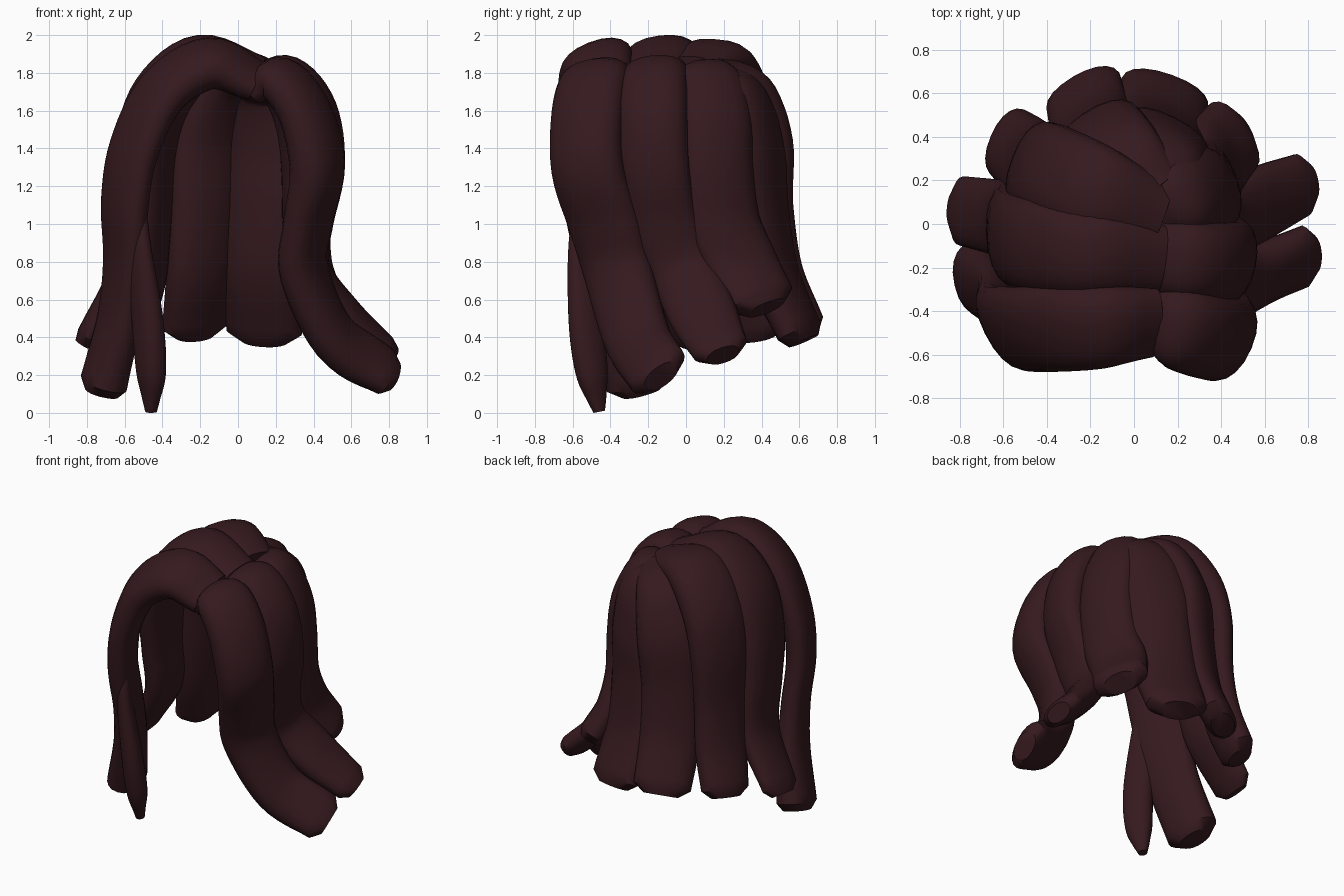
import bpy, bmesh, math
from mathutils import Vector

SIDES, STEPS = 20, 6
mat = bpy.data.materials.new("dark_hair")
mat.diffuse_color = (0.036, 0.010, 0.013, 1)


def spline(pts):
    """Catmull-Rom through 5-value points: x, y, z, half width, half thickness."""
    p = [Vector(q) for q in pts]
    p = [p[0] * 2 - p[1]] + p + [p[-1] * 2 - p[-2]]
    out = []
    for i in range(1, len(p) - 2):
        a, b, c, d = p[i - 1:i + 3]
        for s in range(STEPS):
            t = s / STEPS
            out.append(0.5 * (2 * b + (c - a) * t + (2 * a - 5 * b + 4 * c - d) * t * t
                              + (3 * b - a - 3 * c + d) * t ** 3))
    return out + [p[-2]]


def lock(name, pts, turn=0.65):
    """Sweep a rounded flat section along a path, flat side facing away from the head."""
    path = spline(pts)
    pos = [Vector(q[:3]) for q in path]
    size = [(q[3], q[4]) for q in path]
    # chamfered tip
    end = (pos[-1] - pos[-2]).normalized()
    pos.append(pos[-1] + end * 0.055)
    size.append((size[-1][0] * 0.6, size[-1][1] * 0.75))
    bm = bmesh.new()
    rings = []
    for i, c in enumerate(pos):
        tan = (pos[min(i + 1, len(pos) - 1)] - pos[max(i - 1, 0)]).normalized()
        out = Vector((c.x, turn * c.y, max(c.z - 1.1, 0)))
        nor = (out - tan * out.dot(tan)).normalized()
        side = tan.cross(nor)
        ring = []
        for k in range(SIDES):
            a = 2 * math.pi * k / SIDES
            u, v = (math.copysign(abs(f) ** 0.9, f) for f in (math.cos(a), math.sin(a)))
            ring.append(bm.verts.new(c + side * u * size[i][0] + nor * v * size[i][1]))
        rings.append(ring)
    for r, s in zip(rings, rings[1:]):
        for k in range(SIDES):
            j = (k + 1) % SIDES
            bm.faces.new((r[k], r[j], s[j], s[k]))
    bm.faces.new(rings[0])
    bm.faces.new(rings[-1])
    bmesh.ops.recalc_face_normals(bm, faces=bm.faces)
    me = bpy.data.meshes.new(name)
    bm.to_mesh(me)
    bm.free()
    ob = bpy.data.objects.new(name, me)
    bpy.context.collection.objects.link(ob)
    me.materials.append(mat)
    bpy.context.view_layer.objects.active = ob
    ob.select_set(True)
    bpy.ops.object.shade_smooth_by_angle(angle=math.radians(40))
    ob.select_set(False)


# left side, swept over from the parting
lock("left_front_lock", [
    (0.09, -0.45, 1.76, .17, .09), (-0.15, -0.47, 1.85, .20, .12), (-0.40, -0.48, 1.70, .21, .11),
    (-0.55, -0.48, 1.40, .21, .10), (-0.60, -0.46, 1.10, .20, .095), (-0.60, -0.40, 0.80, .19, .09),
    (-0.63, -0.33, 0.50, .18, .10), (-0.71, -0.25, 0.16, .18, .12)])
lock("left_middle_lock", [
    (0.12, -0.16, 1.79, .16, .09), (-0.20, -0.13, 1.88, .20, .12), (-0.44, -0.10, 1.70, .22, .12),
    (-0.55, -0.07, 1.40, .22, .11), (-0.58, -0.03, 1.10, .20, .10), (-0.60, 0.02, 0.75, .18, .09),
    (-0.79, 0.06, 0.41, .16, .065)])
lock("left_rear_lock", [
    (0.12, 0.04, 1.80, .15, .09), (-0.17, 0.15, 1.86, .21, .12), (-0.36, 0.23, 1.68, .22, .12),
    (-0.45, 0.26, 1.40, .22, .11), (-0.47, 0.27, 1.00, .20, .10), (-0.50, 0.31, 0.70, .19, .10),
    (-0.57, 0.37, 0.45, .17, .10)])
# back
lock("back_left_lock", [
    (0.12, 0.15, 1.79, .13, .09), (-0.04, 0.32, 1.72, .18, .11), (-0.15, 0.41, 1.45, .21, .11),
    (-0.18, 0.42, 1.10, .20, .11), (-0.20, 0.47, 0.75, .20, .11), (-0.23, 0.60, 0.46, .19, .10)])
lock("back_right_lock", [
    (0.13, 0.08, 1.76, .14, .09), (0.14, 0.29, 1.69, .18, .11), (0.14, 0.38, 1.40, .22, .11),
    (0.13, 0.40, 1.10, .22, .11), (0.12, 0.46, 0.75, .22, .11), (0.14, 0.60, 0.43, .21, .10)])
# right side
lock("right_rear_lock", [
    (0.12, 0.05, 1.75, .14, .08), (0.22, 0.12, 1.76, .18, .11), (0.32, 0.15, 1.56, .20, .12),
    (0.36, 0.16, 1.30, .20, .12), (0.36, 0.20, 1.00, .20, .11), (0.38, 0.30, 0.78, .20, .10),
    (0.45, 0.40, 0.60, .19, .10)])
lock("right_middle_lock", [
    (0.10, -0.15, 1.76, .17, .08), (0.26, -0.17, 1.78, .18, .11), (0.40, -0.18, 1.60, .19, .12),
    (0.45, -0.17, 1.30, .19, .11), (0.40, -0.12, 1.00, .19, .10), (0.39, -0.01, 0.75, .18, .10),
    (0.57, 0.09, 0.52, .18, .09), (0.77, 0.18, 0.34, .15, .075)])
lock("right_front_lock", [
    (0.10, -0.44, 1.71, .15, .07), (0.21, -0.48, 1.77, .19, .11), (0.35, -0.52, 1.60, .20, .12),
    (0.42, -0.52, 1.30, .20, .13), (0.37, -0.43, 1.00, .20, .11), (0.35, -0.36, 0.75, .19, .11),
    (0.51, -0.26, 0.40, .18, .11), (0.78, -0.15, 0.22, .17, .085)], turn=0.4)
# loose pointed strand in front of the left side
lock("loose_strand", [
    (-0.53, -0.53, 1.22, .04, .03), (-0.53, -0.54, 0.90, .09, .05), (-0.48, -0.53, 0.50, .10, .07),
    (-0.46, -0.50, 0.22, .09, .07), (-0.46, -0.47, 0.06, .05, .04)])
